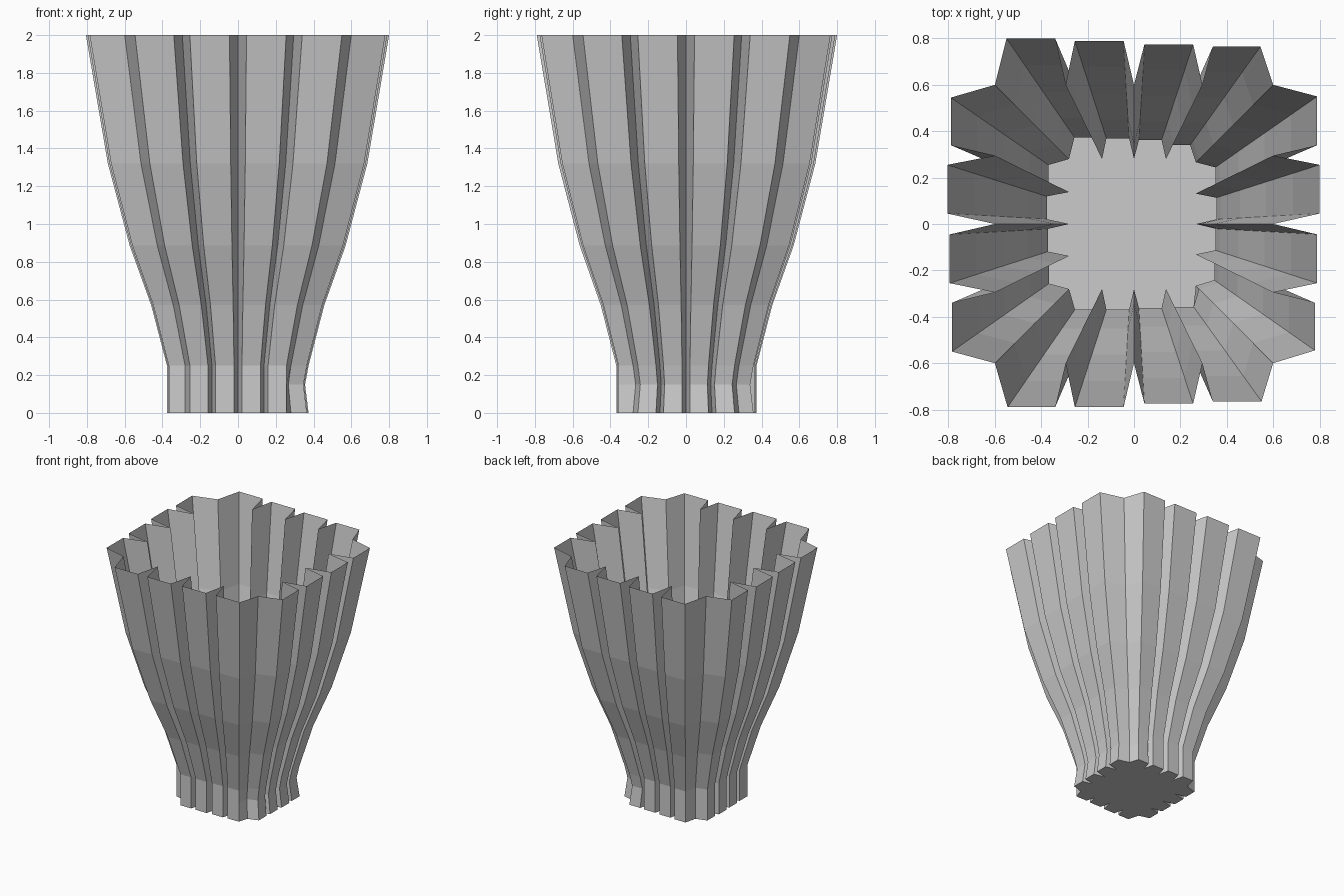
import bpy, bmesh
from mathutils import Matrix, Vector
from math import pi

if "Cube" in bpy.data.objects:
    bpy.data.objects.remove(bpy.data.objects["Cube"])

# Rim outline: four sides of four pleats, each with its own outward reach
reach = [(.79, .79, .775, .765),    # front, left to right
         (.78, .79, .80, .79),      # right, front to back
         (.765, .775, .79, .80),    # back, right to left
         (.79, .805, .795, .785)]   # left, back to front
valleys = (-.6, -.295, 0, .295)
spans = ((-.545, -.34), (-.255, -.045), (.045, .255), (.34, .55))

outline = []
for side, reaches in enumerate(reach):
    turn = Matrix.Rotation(side * pi / 2, 3, 'Z')
    for v, (a, b), r in zip(valleys, spans, reaches):
        outline += [turn @ Vector(p) for p in ((v, -.6, 0), (a, -r, 0), (b, -r, 0))]

# Height and scale of each ring from the base to the rim
rings = ((0, .467), (.15, .467), (.25, .467), (.57, .571),
         (.885, .712), (1.32, .856), (2, 1))


def ring_point(p, z, s):
    # Slight pinch in the foot on the right side and back right corner
    if z == .15 and (p.x > .58 or (p.x > .3 and p.y > 0)):
        s = .444
    return (p.x * s, p.y * s, z)


# Pleated open shell
bm = bmesh.new()
loops = [[bm.verts.new(ring_point(p, z, s)) for p in outline] for z, s in rings]
n = len(outline)
for low, high in zip(loops, loops[1:]):
    for i in range(n):
        j = (i + 1) % n
        bm.faces.new((low[i], low[j], high[j], high[i]))

# Floor
bm.faces.new(loops[0][::-1])

mesh = bpy.data.meshes.new("pleated_vase")
bm.to_mesh(mesh)
bm.free()
vase = bpy.data.objects.new("pleated_vase", mesh)
bpy.context.collection.objects.link(vase)
